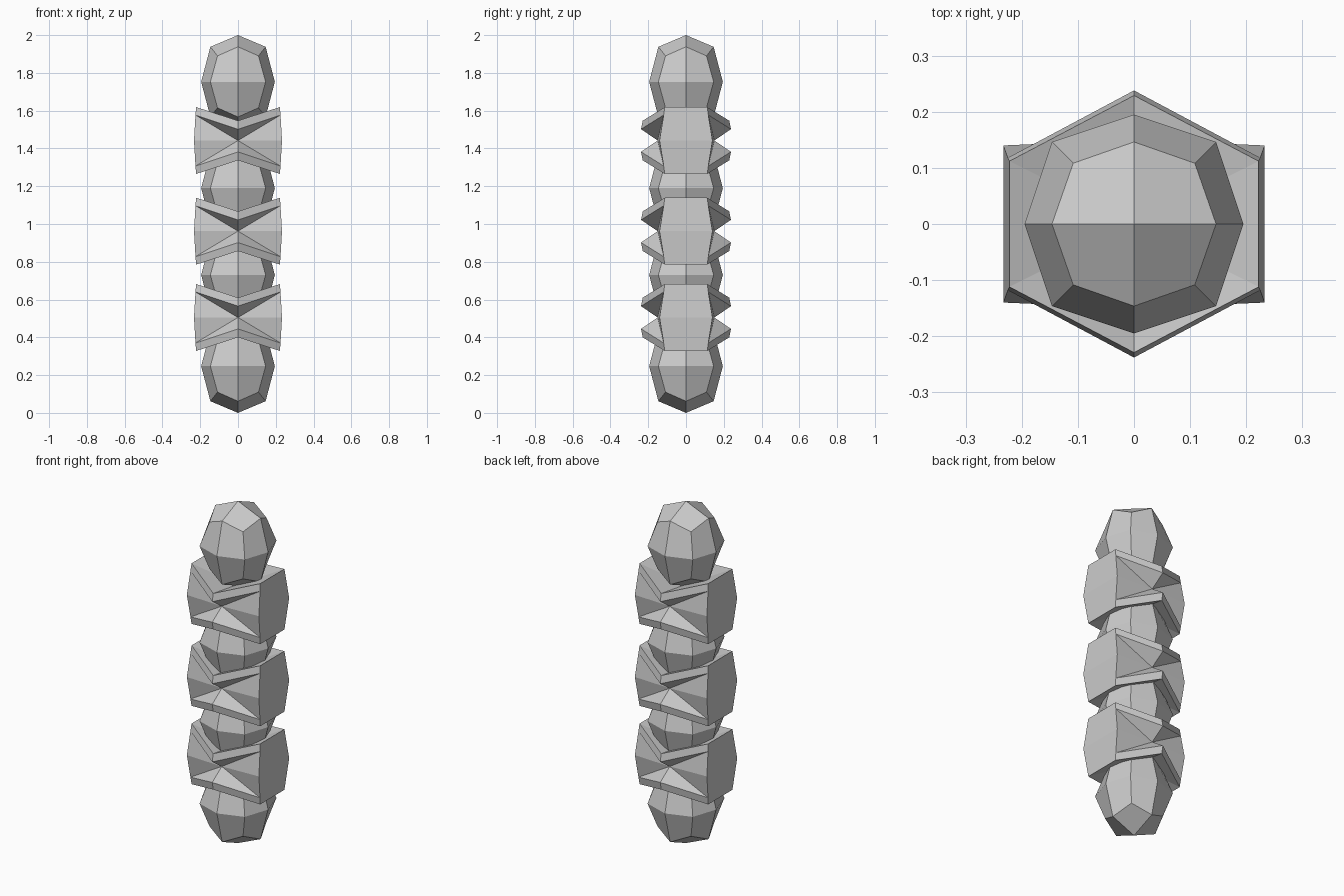
import bpy, bmesh

if "Cube" in bpy.data.objects:
    bpy.data.objects.remove(bpy.data.objects["Cube"])


# Faceted bead: once-subdivided cube, stretched upwards
def bead(name, z):
    bpy.ops.mesh.primitive_cube_add(size=2, location=(0, 0, z))
    ob = bpy.context.object
    ob.name = name
    ob.scale = (0.195, 0.195, 0.2475)
    mod = ob.modifiers.new("round", 'SUBSURF')
    mod.levels = mod.render_levels = 1
    mod.use_limit_surface = False


# Pinched collar: one eighth modelled, mirrored on three axes
def collar(name, z):
    points = {
        "corner": (0.222, -0.112, 0.177), "under": (0.225, -0.118, 0.135),
        "mid": (0.233, -0.14, 0), "tip": (0, -0.229, 0.105),
        "tip_low": (0, -0.238, 0.06), "waist": (0, -0.15, 0),
        "centre": (0, 0, 0.07), "side_top": (0.222, 0, 0.177),
        "side_mid": (0.233, 0, 0),
    }
    faces = ["corner under tip_low tip", "under waist tip_low", "under mid waist",
             "corner tip centre", "corner centre side_top",
             "side_top side_mid mid under corner"]
    bm = bmesh.new()
    v = {k: bm.verts.new(p) for k, p in points.items()}
    for f in faces:
        bm.faces.new([v[k] for k in f.split()])
    bmesh.ops.recalc_face_normals(bm, faces=bm.faces)
    # Make sure the side plate faces outwards
    bm.faces.ensure_lookup_table()
    if bm.faces[5].normal.x < 0:
        bmesh.ops.reverse_faces(bm, faces=bm.faces)
    me = bpy.data.meshes.new(name)
    bm.to_mesh(me)
    bm.free()
    ob = bpy.data.objects.new(name, me)
    bpy.context.collection.objects.link(ob)
    ob.location.z = z
    mod = ob.modifiers.new("mirror", 'MIRROR')
    mod.use_axis = (True, True, True)


# Beads and collars alternate up the stack
for i, z in enumerate((0.2475, 0.73, 1.19, 1.7525)):
    bead(f"bead_{i + 1}", z)
for i, z in enumerate((0.505, 0.962, 1.442)):
    collar(f"collar_{i + 1}", z)
